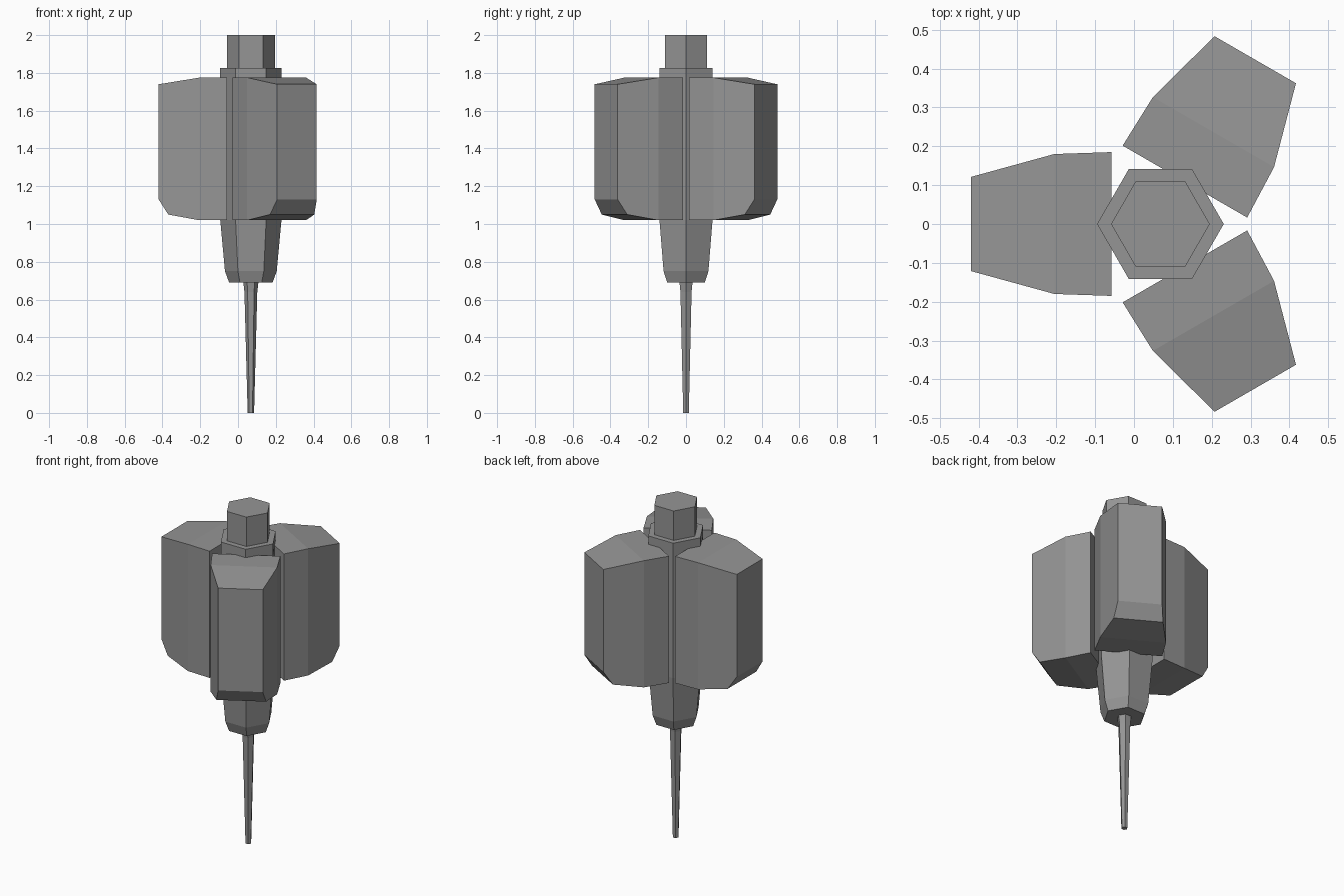
import bpy, bmesh
from math import cos, sin, pi, radians

default = bpy.data.objects.get("Cube")
if default:
    bpy.data.objects.remove(default, do_unlink=True)

AXIS_X = 0.068

grey = bpy.data.materials.new("plain grey")
grey.use_nodes = True
grey.diffuse_color = (0.3, 0.3, 0.3, 1)
grey.node_tree.nodes["Principled BSDF"].inputs["Base Color"].default_value = (0.3, 0.3, 0.3, 1)


def loft(name, rings, turn=0):
    """Skin a closed solid through a stack of rings with equal point counts."""
    bm = bmesh.new()
    loops = [[bm.verts.new(p) for p in ring] for ring in rings]
    n = len(loops[0])
    for a, b in zip(loops, loops[1:]):
        for i in range(n):
            j = (i + 1) % n
            bm.faces.new((a[i], a[j], b[j], b[i]))
    bm.faces.new(loops[0][::-1])
    bm.faces.new(loops[-1])
    bmesh.ops.recalc_face_normals(bm, faces=bm.faces)
    mesh = bpy.data.meshes.new(name)
    bm.to_mesh(mesh)
    bm.free()
    mesh.materials.append(grey)
    obj = bpy.data.objects.new(name, mesh)
    obj.location.x = AXIS_X
    obj.rotation_euler.z = turn
    bpy.context.collection.objects.link(obj)
    return obj


def hexagon(name, profile):
    """Six-sided turned part from (radius, height) pairs."""
    return loft(name, [[(r * cos(k * pi / 3), r * sin(k * pi / 3), z) for k in range(6)]
                       for r, z in profile])


# Central shaft parts
hexagon("needle", [(0.017, 0), (0.034, 0.64), (0.041, 0.70)])
hexagon("core", [(0.115, 0.69), (0.137, 0.75), (0.162, 1.02), (0.162, 1.78)])
hexagon("collar", [(0.163, 1.76), (0.163, 1.825)])
hexagon("top_cap", [(0.127, 1.82), (0.127, 2.0)])

# Three pods around the shaft: (distance, half width, bottom, top) sections
sections = [(0.126, 0.185, 1.02, 1.775),
            (0.273, 0.180, 1.02, 1.775),
            (0.437, 0.135, 1.05, 1.748),
            (0.488, 0.121, 1.13, 1.74)]
pod_rings = [[(d, -w, lo), (d, w, lo), (d, w, hi), (d, -w, hi)]
             for d, w, lo, hi in sections]
for name, angle in (("right_pod", 180), ("back_left_pod", 60), ("front_left_pod", -60)):
    loft(name, pod_rings, radians(angle))
